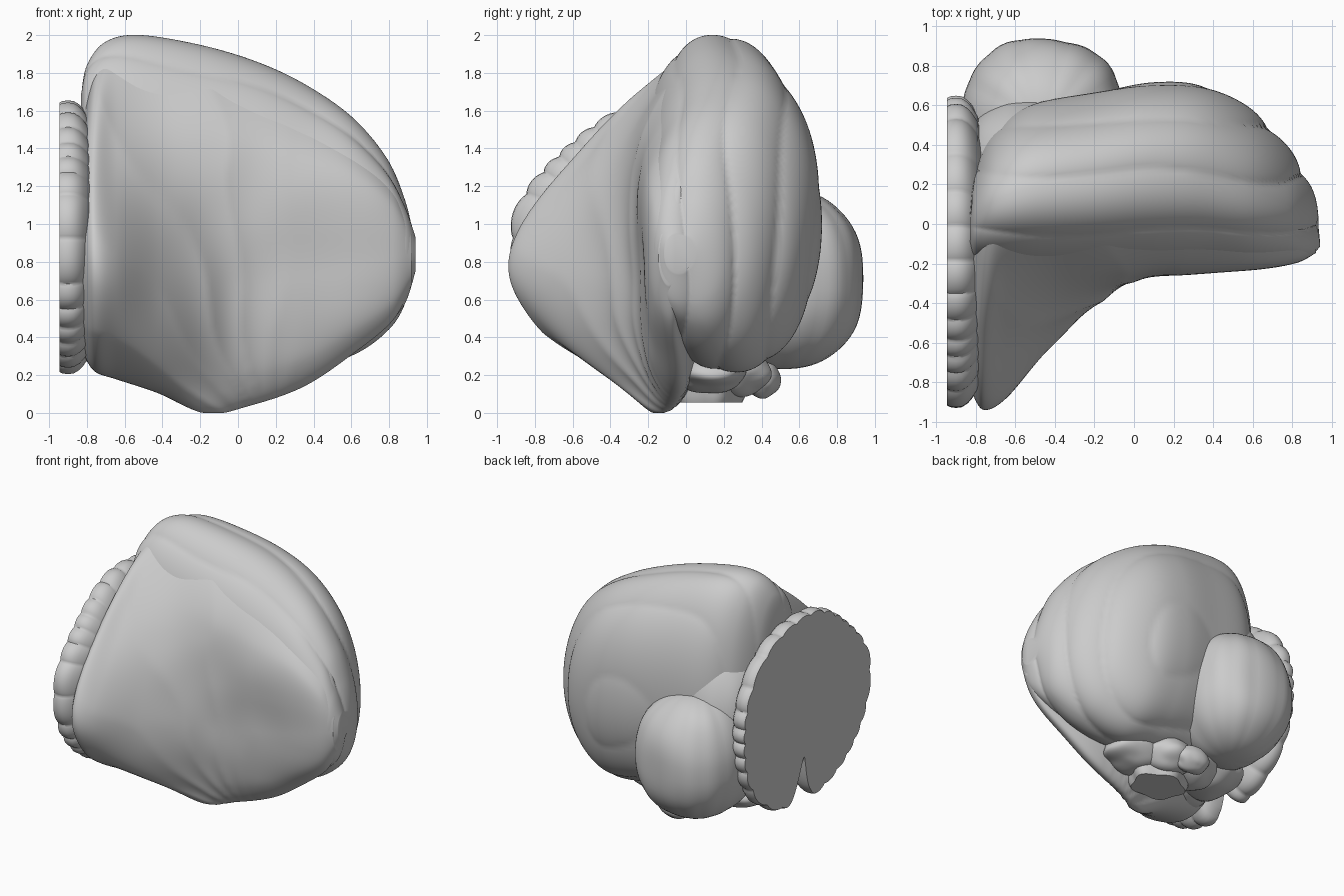
import bpy, bmesh, math
from mathutils import Vector, noise

if "Cube" in bpy.data.objects:
    bpy.data.objects.remove(bpy.data.objects["Cube"])


def spline(pts, t, closed=False):
    """Catmull-Rom through equally spaced control tuples, t in 0..1"""
    n = len(pts)
    f = t * (n if closed else n - 1)
    i = int(f) if closed else min(int(f), n - 2)
    f -= i
    p = [pts[k % n] if closed else pts[max(0, min(n - 1, k))] for k in range(i - 1, i + 3)]
    return [0.5 * (2 * b + (c - a) * f + (2 * a - 5 * b + 4 * c - d) * f * f
                   + (3 * b - a - 3 * c + d) * f ** 3) for a, b, c, d in zip(*p)]


def loft(name, rings, angle=60):
    """Skin closed rings of equal length and cap both ends"""
    bm = bmesh.new()
    rows = [[bm.verts.new(p) for p in r] for r in rings]
    n = len(rows[0])
    for a, b in zip(rows, rows[1:]):
        for i in range(n):
            j = (i + 1) % n
            bm.faces.new((a[i], a[j], b[j], b[i]))
    for r in (rows[0], rows[-1]):
        bm.faces.new(r)
    bmesh.ops.recalc_face_normals(bm, faces=bm.faces)
    return finish(name, bm, angle)


def finish(name, bm, angle=60):
    me = bpy.data.meshes.new(name)
    bm.to_mesh(me)
    bm.free()
    ob = bpy.data.objects.new(name, me)
    bpy.context.collection.objects.link(ob)
    bpy.context.view_layer.objects.active = ob
    ob.select_set(True)
    bpy.ops.object.shade_smooth_by_angle(angle=math.radians(angle))
    ob.select_set(False)
    return ob


def fold(x, y, z):
    """Long shallow folds at constant y, wrapping over the lobe"""
    w = y * 13 + .4 + 1.6 * noise.noise(Vector((x * .9, y * 1.5, z * .9)))
    return .022 * (abs(math.sin(w)) ** .7 - .75)


# Main lobe: x, y front, y back, z bottom, z top
lobe = [(-.83, -.12, .08, .9, 1.7), (-.80, -.2, .28, .58, 1.84), (-.70, -.23, .47, .38, 1.96),
        (-.52, -.24, .60, .30, 2.0), (-.2, -.23, .67, .27, 1.95), (.1, -.22, .72, .24, 1.86),
        (.36, -.21, .70, .22, 1.74), (.6, -.21, .57, .30, 1.57), (.78, -.19, .38, .43, 1.35),
        (.88, -.17, .22, .56, 1.13), (.935, -.11, .05, .74, .95)]
rings = []
for s in range(101):
    x, yf, yb, zb, zt = spline(lobe, s / 100)
    cy, cz, ry, rz = (yf + yb) / 2, (zb + zt) / 2, (yb - yf) / 2, (zt - zb) / 2
    ring = []
    for k in range(160):
        a = math.tau * k / 160
        c, d = math.cos(a), math.sin(a)
        e = .88 if c < 0 else .97          # flatter front side
        y = cy + ry * math.copysign(abs(c) ** e, c)
        z = cz + rz * math.copysign(abs(d) ** e, d)
        f = fold(x, y, z)
        # fold depth points outward: sideways along the flank, x at the rounded tip
        tip = max(0, min(1, (x - .1) / .6))
        ring.append((x + f * tip, y + f * c * .7, z + f * d * (1 - .5 * tip)))
    rings.append(ring)
loft("main_lobe", rings)

# Front sheet: x, top y/z, shoulder y/z, nose y/z, chin y/z, bottom y/z
sheet = [(-.82, -.05, 1.55, -.52, 1.36, -.85, .86, -.68, .48, -.2, .33),
         (-.76, .0, 1.80, -.50, 1.46, -.93, .85, -.74, .42, -.2, .24),
         (-.64, .08, 1.93, -.38, 1.51, -.86, .82, -.68, .38, -.15, .20),
         (-.42, .1, 1.92, -.30, 1.50, -.61, .75, -.50, .26, -.1, .14),
         (-.17, .1, 1.87, -.25, 1.48, -.39, .68, -.29, .16, -.1, .035),
         (.05, .1, 1.80, -.23, 1.42, -.27, .68, -.20, .19, -.02, .07),
         (.35, .1, 1.67, -.215, 1.33, -.235, .72, -.17, .28, 0, .17),
         (.62, .05, 1.44, -.20, 1.25, -.225, .78, -.17, .44, -.03, .34),
         (.82, -.02, 1.22, -.17, 1.10, -.20, .82, -.16, .58, -.06, .50),
         (.92, -.06, .98, -.13, .94, -.15, .83, -.13, .72, -.08, .68)]
rings = []
for s in range(101):
    x, *v = spline(sheet, s / 100)
    inner = max(.0, .22 - .3 * max(0, x))
    ctrl = [(v[i], v[i + 1]) for i in range(0, 10, 2)]
    ctrl += [(inner, v[9] * .6 + v[1] * .4), (inner, v[9] * .25 + v[1] * .75)]
    ring = []
    for k in range(128):
        y, z = spline(ctrl, k / 128, True)
        # streaks fanning out from the base
        ray = math.atan2(z + .15, -(x - .15)) * 11
        ray += 2 * noise.noise(Vector((x * 1.5, z * 1.5, 3)))
        fade = max(0, min(1, (.35 - x) / .5))
        y += .012 * fade * (abs(math.sin(ray)) - .6) + .008 * noise.noise(Vector((x * 3, z * 3, 7)))
        ring.append((x, y, max(z, .0)))
    rings.append(ring)
loft("front_sheet", rings)

# Scalloped flat-cut disc on the left side, with a notch below
rings = []
for x, sc in [(-.945, .3), (-.945, .985), (-.93, .995), (-.90, 1), (-.87, .995), (-.84, .97), (-.82, .94), (-.79, .88), (-.76, .75), (-.72, .5)]:
    ring = []
    for k in range(360):
        a = math.tau * k / 360
        c, d = math.cos(a), math.sin(a)
        e = 2.0 if c < 0 else 2.3
        r = (abs(c) ** e + abs(d) ** e) ** (-1 / e)
        if c < 0 < d:
            r *= 1 - .09 * math.sin(2 * a) ** 2    # sloping front top corner
        r *= .97 + .03 * abs(math.sin(a * 14 + 1.3 * math.sin(3 * a) + .6 * math.sin(5 * a))) ** .7
        da = a - math.radians(276)
        r *= 1 - .48 * math.exp(-(da / .11) ** 2)
        ring.append((x, -.145 + .795 * r * c * sc, .925 + .73 * r * d * sc))
    rings.append(ring)
loft("cut_disc", rings, 50)


def blob(name, loc, rad, power=1.0, flutes=0, amp=.0, rough=.0):
    """Rounded ellipsoid with vertical flutes and gentle lumps; power < 1 is boxier"""
    bm = bmesh.new()
    bmesh.ops.create_uvsphere(bm, u_segments=80, v_segments=40, radius=1)
    for v in bm.verts:
        p = v.co.copy()
        a = math.atan2(p.y, p.x)
        m = 1 + amp * (abs(math.sin(a * flutes / 2)) - .6) * (1 - p.z ** 4)
        m += rough * noise.noise(p * 1.4 + Vector(loc) * 5)
        v.co = Vector(loc) + Vector([math.copysign(abs(p[i]) ** power, p[i]) * rad[i] * m for i in range(3)])
    return finish(name, bm)


# Rear lobe tucked under the main lobe
blob("rear_lobe", (-.46, .50, .71), (.41, .44, .475), .85, 14, .012, .03)
# Neck and core filling the gap between disc, lobes and sheet
blob("rear_neck", (-.56, .28, .98), (.30, .36, .5), .9, 0, 0, .05)
blob("inner_core", (-.50, .05, .72), (.36, .48, .5), 1, 0, 0, .06)
# Knobbly underside
for i, (loc, rad) in enumerate([((-.34, .20, .25), (.2, .2, .14)), ((-.10, .27, .22), (.19, .18, .13)),
                                ((-.2, .40, .18), (.14, .1, .10)), ((-.60, .1, .32), (.22, .28, .13)),
                                ((-.55, -.2, .33), (.22, .25, .15)), ((.10, .12, .23), (.24, .2, .12))]):
    blob(f"underside_knob_{i + 1}", loc, rad, 1, 0, 0, .13)

# Short stem with a flat cut end
rings = []
for z, r in [(.4, .2), (.3, .2), (.18, .19), (.09, .18), (.055, .165)]:
    rings.append([(-.12 + 1.2 * r * math.cos(a) * (1 + .08 * math.sin(5 * a)),
                   .12 + r * math.sin(a) * (1 + .08 * math.sin(5 * a)), z)
                  for a in [math.tau * k / 48 for k in range(48)]])
loft("cut_stem", rings, 40)
